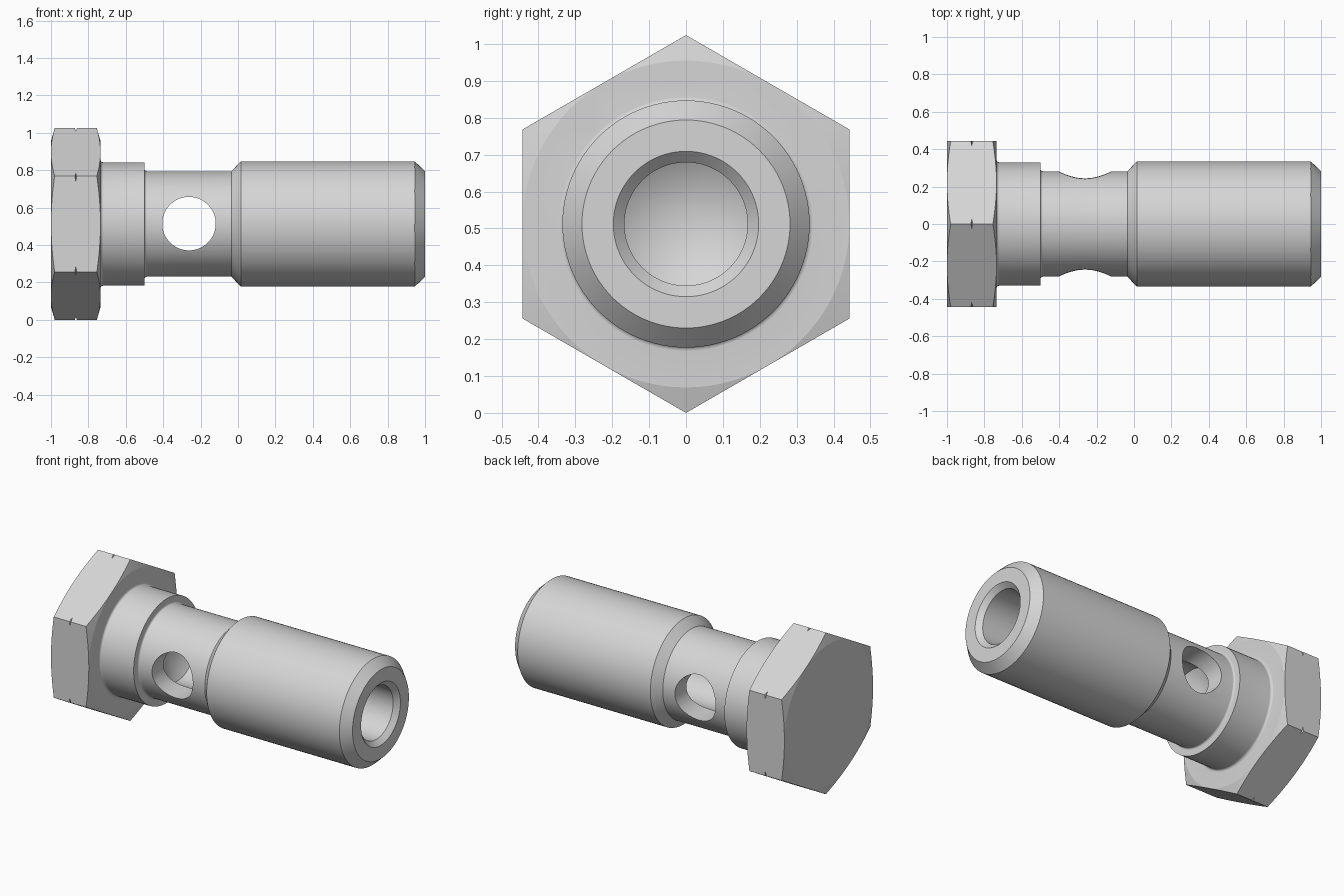
import bpy
import bmesh
from math import radians, cos, sin, pi
from mathutils import Matrix, Vector

cube = bpy.data.objects.get("Cube")
if cube:
    bpy.data.objects.remove(cube, do_unlink=True)

AXIS = 0.512          # height of the bolt axis, also the hexagon corner radius
SEGMENTS = 96

steel = bpy.data.materials.new("plain steel grey")
steel.use_nodes = True
GREY = (0.67, 0.67, 0.67, 1)
steel.diffuse_color = GREY
steel.node_tree.nodes["Principled BSDF"].inputs["Base Color"].default_value = GREY


def add_object(name, bm):
    bmesh.ops.recalc_face_normals(bm, faces=bm.faces)
    mesh = bpy.data.meshes.new(name)
    bm.to_mesh(mesh)
    bm.free()
    mesh.materials.append(steel)
    obj = bpy.data.objects.new(name, mesh)
    bpy.context.collection.objects.link(obj)
    return obj


def revolve(name, profile):
    """Turn an (x, radius) profile, closed on the axis, into a solid."""
    bm = bmesh.new()
    verts = [bm.verts.new((x, 0, AXIS + r)) for x, r in profile]
    edges = [bm.edges.new(pair) for pair in zip(verts, verts[1:])]
    bmesh.ops.spin(bm, geom=verts + edges, cent=(0, 0, AXIS), axis=(1, 0, 0),
                   angle=2 * pi, steps=SEGMENTS, use_merge=True)
    bmesh.ops.remove_doubles(bm, verts=bm.verts, dist=1e-5)
    return add_object(name, bm)


def cylinder(name, centre, radius, depth, sides, rotation):
    bm = bmesh.new()
    bmesh.ops.create_cone(bm, cap_ends=True, segments=sides, radius1=radius,
                          radius2=radius, depth=depth,
                          matrix=Matrix.Translation(Vector(centre)) @ rotation)
    return add_object(name, bm)


def combine(target, other, operation):
    mod = target.modifiers.new(operation.lower(), 'BOOLEAN')
    mod.operation = operation
    mod.solver = 'EXACT'
    mod.object = other
    bpy.context.view_layer.objects.active = target
    bpy.ops.object.modifier_apply(modifier=mod.name)
    bpy.data.objects.remove(other, do_unlink=True)


def fillet(x, r, size, steps=8):
    """Concave corner between a face at x and a cylinder of radius r."""
    angles = [pi / 2 * i / steps for i in range(steps + 1)]
    return [(x + size * (1 - cos(a)), r + size * (1 - sin(a))) for a in angles]


# Hexagon head standing on a corner, turned down at both ends and nicked in the middle
bolt = cylinder("banjo_bolt", (-0.8675, 0, AXIS), AXIS, 0.265, 6,
                Matrix.Rotation(pi / 2, 4, 'Y') @ Matrix.Rotation(pi / 6, 4, 'Z'))
head_turning = revolve("head_turning", [
    (-1.0, 0), (-1.0, 0.443), (-0.978, 0.52), (-0.876, 0.52), (-0.867, 0.498),
    (-0.858, 0.52), (-0.757, 0.52), (-0.735, 0.443), (-0.735, 0)])
combine(bolt, head_turning, 'INTERSECT')

# Shank: collar, relieved neck, and thicker end with chamfers
shank = revolve("shank", [(-0.85, 0), (-0.85, 0.345)]
                + fillet(-0.735, 0.33, 0.015)
                + [(-0.5, 0.33)]
                + fillet(-0.5, 0.282, 0.012)
                + [(-0.035, 0.282), (0.015, 0.335), (0.945, 0.335),
                   (1.0, 0.282), (1.0, 0)])
combine(bolt, shank, 'UNION')

# Blind bore with a countersunk mouth and a drill-point bottom
bore = revolve("bore", [(-0.52, 0), (-0.42, 0.167), (0.97, 0.167),
                        (1.0, 0.197), (1.05, 0.197), (1.05, 0)])
combine(bolt, bore, 'DIFFERENCE')

# Cross hole through the neck
cross_hole = cylinder("cross_hole", (-0.262, 0, AXIS + 0.002), 0.143, 1.0, 64,
                      Matrix.Rotation(pi / 2, 4, 'X'))
combine(bolt, cross_hole, 'DIFFERENCE')

bpy.ops.object.select_all(action='DESELECT')
bolt.select_set(True)
bpy.context.view_layer.objects.active = bolt
bpy.ops.object.shade_smooth_by_angle(angle=radians(14))
